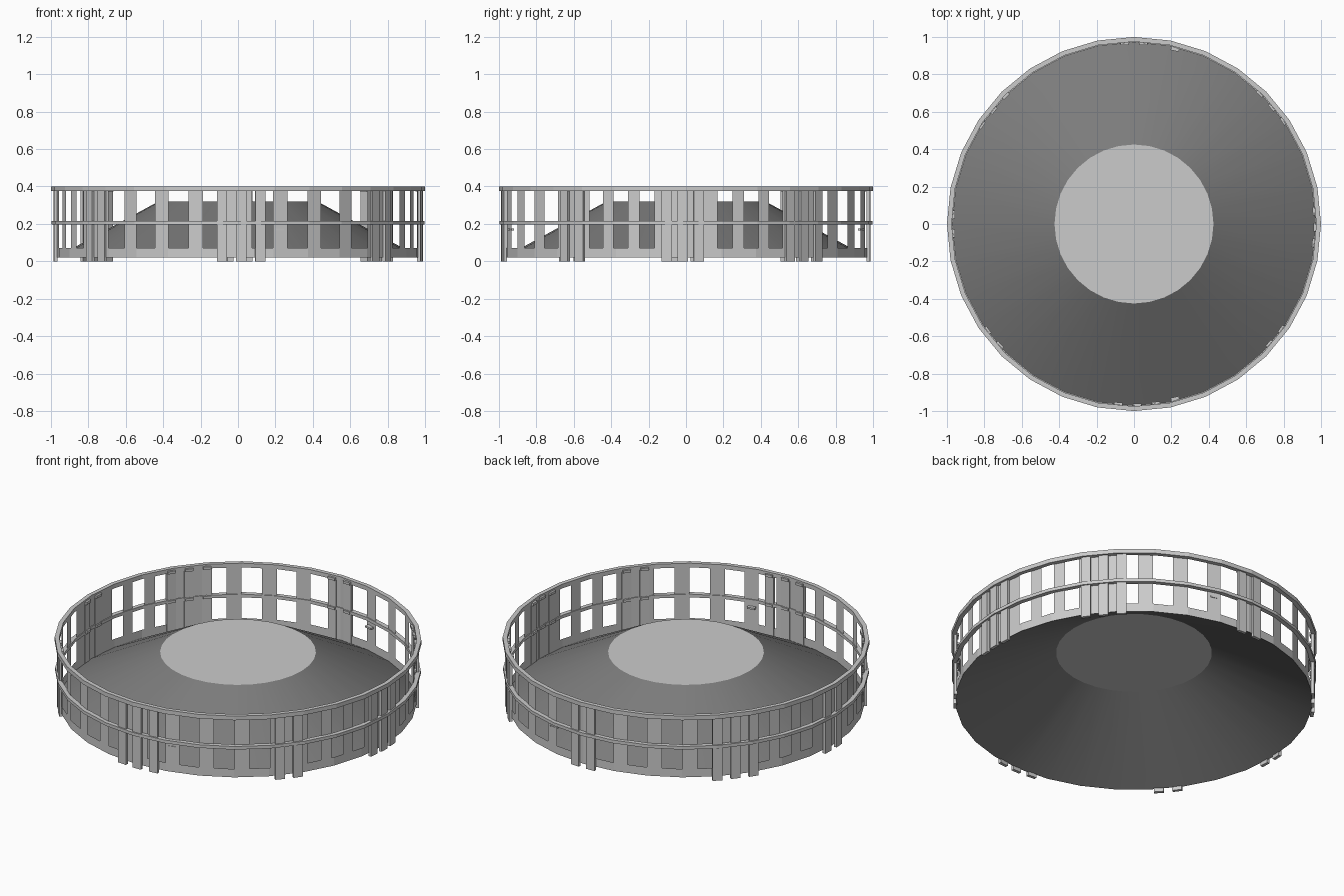
import bpy, bmesh, math
from mathutils import Matrix

if "Cube" in bpy.data.objects:
    bpy.data.objects.remove(bpy.data.objects["Cube"])

N = 32
STEP = 360 / N


def poly_r(r, a):
    """Radius of the 32-sided outline (corner radius r) at angle a in degrees."""
    off = (a % STEP) - STEP / 2
    return r * math.cos(math.radians(STEP / 2)) / math.cos(math.radians(off))


def pt(r, a, z):
    return (r * math.cos(math.radians(a)), r * math.sin(math.radians(a)), z)


def finish(name, bm):
    me = bpy.data.meshes.new(name)
    bm.to_mesh(me)
    bm.free()
    ob = bpy.data.objects.new(name, me)
    bpy.context.collection.objects.link(ob)
    return ob


def lathe(name, profile, closed=False, smooth=False):
    """Revolve an (r, z) profile in 32 steps."""
    bm = bmesh.new()
    rings = [[bm.verts.new(pt(r, i * STEP, z)) for i in range(N)] for r, z in profile]
    pairs = list(zip(rings, rings[1:]))
    if closed:
        pairs.append((rings[-1], rings[0]))
    for a, b in pairs:
        for i in range(N):
            j = (i + 1) % N
            f = bm.faces.new((a[i], a[j], b[j], b[i]))
            f.smooth = smooth
    return finish(name, bm)


def boxes(name, items):
    """Boxes around the ring: (angle, radius, z centre, depth, width, height)."""
    bm = bmesh.new()
    for a, r, z, d, w, h in items:
        m = (Matrix.Rotation(math.radians(a), 4, 'Z') @ Matrix.Translation((r, 0, z))
             @ Matrix.Diagonal((d, w, h, 1)))
        bmesh.ops.create_cube(bm, size=1, matrix=m)
    return finish(name, bm)


# Window openings: (centre, width) in degrees, mirrored on both axes
windows = []
for base, offs, w in ((-90, (7.8, 19.1, 30.6, 42), 6.6), (90, (7.8, 19.1, 30.6, 42), 6.6),
                      (0, (12.4, 21, 29.6), 4.8), (180, (12.4, 21, 29.6), 4.8)):
    for o in offs:
        windows += [((base + o) % 360, w), ((base - o) % 360, w)]

# Wall: a faceted sheet with the openings left out
cuts = {round(i * STEP, 3) for i in range(N)}
for c, w in windows:
    cuts |= {round((c - w / 2) % 360, 3), round((c + w / 2) % 360, 3)}
cuts = sorted(cuts)
bm = bmesh.new()
levels = (0.02, 0.07, 0.375, 0.39)
cols = [[bm.verts.new(pt(poly_r(0.975, a), a, z)) for z in levels] for a in cuts]
for i, a in enumerate(cuts):
    j = (i + 1) % len(cuts)
    mid = (a + (cuts[j] if j else 360)) / 2
    is_open = any(abs((mid - c + 180) % 360 - 180) < w / 2 for c, w in windows)
    for k in range(3):
        if k == 1 and is_open:
            continue
        bm.faces.new((cols[i][k], cols[j][k], cols[j][k + 1], cols[i][k + 1]))
finish("outer_wall", bm)

# Rails around the wall
lathe("top_rail", [(0.975, 0.375), (1.0, 0.375), (1.0, 0.4), (0.975, 0.4)], closed=True)
lathe("middle_rail", [(0.97, 0.197), (0.997, 0.197), (0.997, 0.216), (0.97, 0.216)], closed=True)

# Sloping roof and the flat panel in its middle
roof = lathe("sloping_roof", [(0.975, 0.02), (0.425, 0.32)], smooth=True)
dark = bpy.data.materials.new("dark_grey")
dark.diffuse_color = (0.2, 0.2, 0.2, 1)
dark.use_nodes = True
dark.node_tree.nodes["Principled BSDF"].inputs["Base Color"].default_value = dark.diffuse_color
roof.data.materials.append(dark)
bm = bmesh.new()
bm.faces.new([bm.verts.new(pt(0.425, i * STEP, 0.32)) for i in range(N)])
finish("centre_panel", bm)

# Clusters of posts, with small brackets inside the rails
posts = [265, 271, 277, 318.5, 324.5, -6, -1, 4, 34.5, 40.2, 46,
         87, 93, 135, 141, 147, 177, 183, 216, 222]
boxes("posts", [(a, poly_r(0.98, a), 0.188, 0.018, 0.054, 0.376) for a in posts])
boxes("brackets", [(a, poly_r(0.968, a), z, 0.012, 0.045, 0.015)
                   for a in posts for z in (0.206, 0.382)])

# Two small ledges at front and back
boxes("ledges", [(s * 76.8, 0.963, 0.17, 0.025, 0.045, 0.01) for s in (1, -1)])
